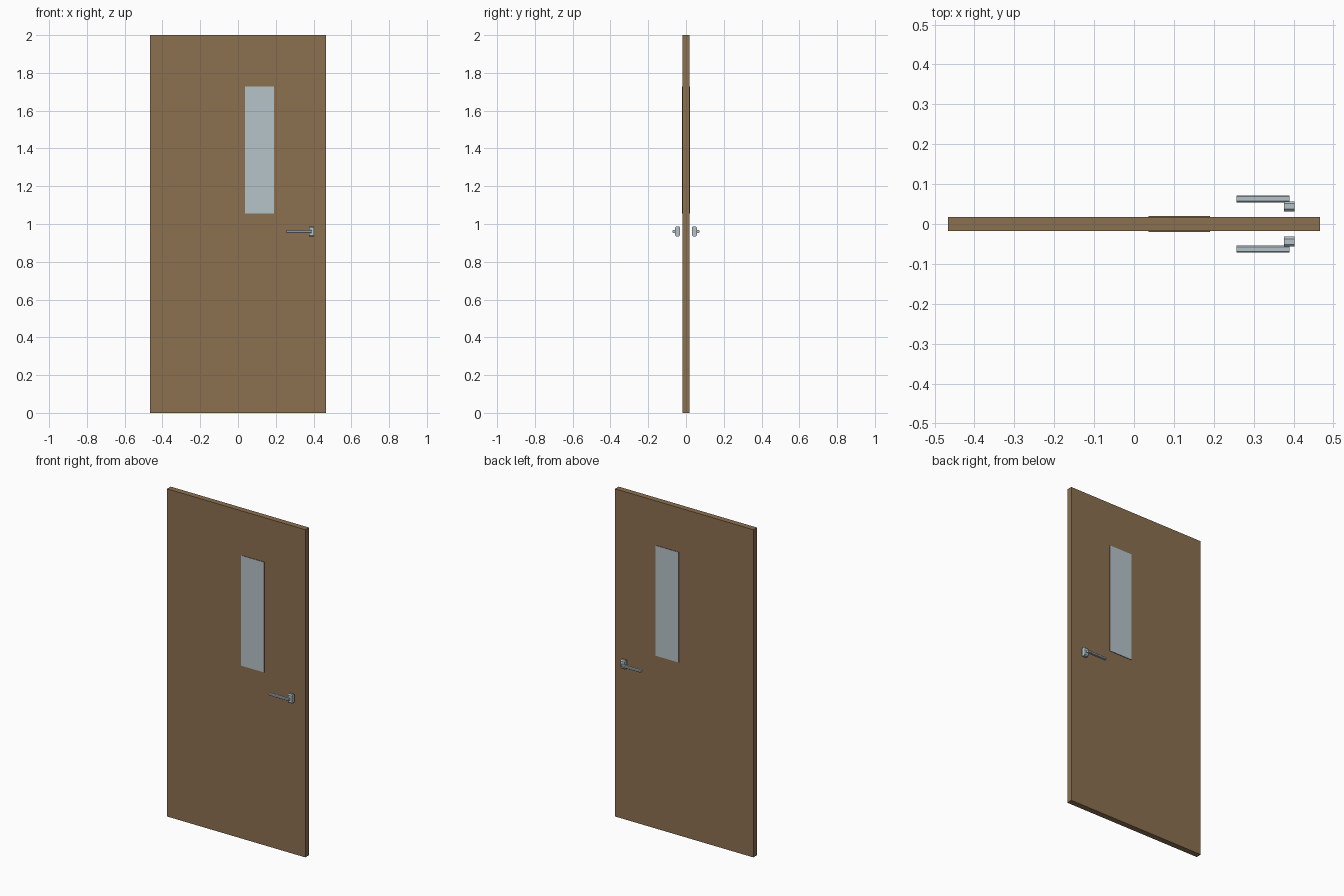
import bpy, bmesh

old = bpy.data.objects.get("Cube")
if old:
    bpy.data.objects.remove(old, do_unlink=True)


def material(name, rgb):
    m = bpy.data.materials.new(name)
    m.use_nodes = True
    m.diffuse_color = (*rgb, 1)
    m.node_tree.nodes["Principled BSDF"].inputs["Base Color"].default_value = (*rgb, 1)
    return m


wood = material("brown wood", (0.26, 0.16, 0.08))
glass = material("pale glass", (0.47, 0.55, 0.59))
metal = material("pale metal", (0.47, 0.55, 0.59))


def box(name, low, high, mats, chamfer=0):
    """Box between two corners; chamfer cuts the edges running along x."""
    bm = bmesh.new()
    bmesh.ops.create_cube(bm, size=1)
    for v in bm.verts:
        for i in range(3):
            v.co[i] = high[i] if v.co[i] > 0 else low[i]
    if chamfer:
        along_x = [e for e in bm.edges
                   if abs(e.verts[0].co.x - e.verts[1].co.x) > 0.001]
        bmesh.ops.bevel(bm, geom=along_x, offset=chamfer, segments=1, affect='EDGES')
    bmesh.ops.recalc_face_normals(bm, faces=bm.faces)
    # Faces towards the front and back take the second colour, if there is one
    for f in bm.faces:
        f.normal_update()
        f.material_index = int(len(mats) > 1 and abs(f.normal.y) > 0.9)
    mesh = bpy.data.meshes.new(name)
    bm.to_mesh(mesh)
    bm.free()
    for m in mats:
        mesh.materials.append(m)
    ob = bpy.data.objects.new(name, mesh)
    bpy.context.collection.objects.link(ob)
    return ob


# Door leaf and the window standing slightly proud of both sides
box("door_panel", (-0.467, -0.0175, 0), (0.467, 0.0175, 2), [wood])
box("window", (0.036, -0.0205, 1.056), (0.19, 0.0205, 1.729), [wood, glass])

# Handle on each side: a chamfered block and a lever pointing inwards
for side, s in (("front", -1), ("back", 1)):
    def y_range(a, b):
        return sorted((s * a, s * b))
    y0, y1 = y_range(0.031, 0.057)
    box(side + "_handle_block", (0.376, y0, 0.934), (0.403, y1, 0.988), [metal], 0.006)
    y0, y1 = y_range(0.0545, 0.0715)
    box(side + "_handle_lever", (0.257, y0, 0.953), (0.39, y1, 0.967), [metal], 0.003)
